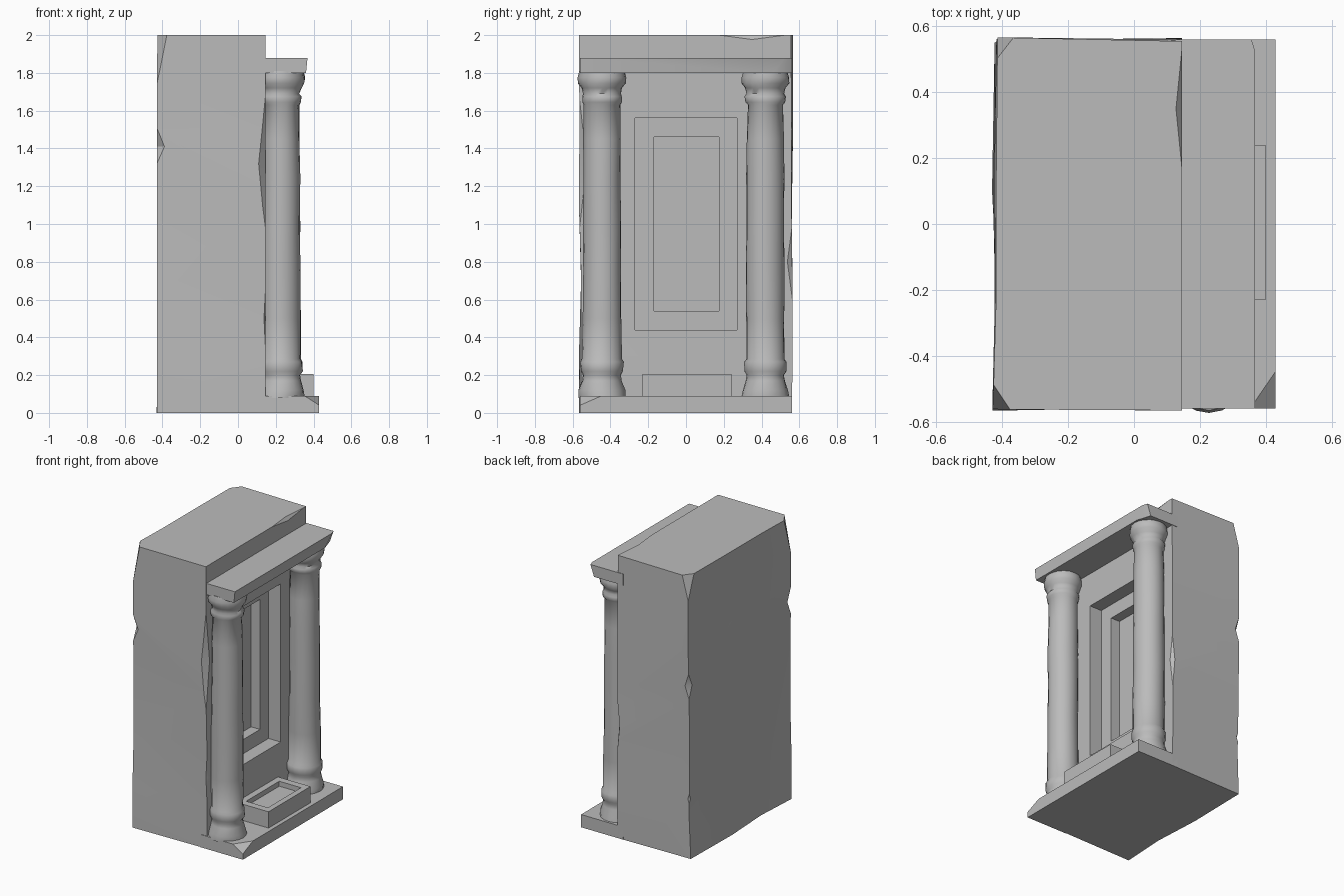
import bpy, bmesh, math, random
from mathutils import Matrix, Vector

random.seed(4)
if "Cube" in bpy.data.objects:
    bpy.data.objects.remove(bpy.data.objects["Cube"])

stone = bpy.data.materials.new("grey stone")
stone.diffuse_color = (0.5, 0.5, 0.5, 1)
stone.use_nodes = True
for n in stone.node_tree.nodes:
    if n.type == 'BSDF_PRINCIPLED':
        n.inputs["Base Color"].default_value = (0.5, 0.5, 0.5, 1)
        n.inputs["Roughness"].default_value = 0.9


def finish(name, bm):
    bmesh.ops.recalc_face_normals(bm, faces=bm.faces)
    me = bpy.data.meshes.new(name)
    bm.to_mesh(me)
    bm.free()
    ob = bpy.data.objects.new(name, me)
    bpy.context.collection.objects.link(ob)
    me.materials.append(stone)
    return ob


def box(name, x, y, z):
    bm = bmesh.new()
    bmesh.ops.create_cube(bm, size=1)
    for v in bm.verts:
        v.co = [lo if c < 0 else hi for c, (lo, hi) in zip(v.co, (x, y, z))]
    return finish(name, bm)


def chip(at, size):
    """Faceted octahedral cutter for a broken edge or corner."""
    bm = bmesh.new()
    for s in (-1, 1):
        for axis in range(3):
            v = Vector((0, 0, 0))
            v[axis] = s * size[axis]
            bm.verts.new(v + Vector(at))
    bmesh.ops.convex_hull(bm, input=bm.verts)
    return finish("chip_cutter", bm)


def cut(ob, cutters):
    for c in cutters:
        c.hide_render = True
        m = ob.modifiers.new("cut", 'BOOLEAN')
        m.operation = 'DIFFERENCE'
        m.solver = 'EXACT'
        m.object = c
    dg = bpy.context.evaluated_depsgraph_get()
    me = bpy.data.meshes.new_from_object(ob.evaluated_get(dg))
    ob.modifiers.clear()
    ob.data = me
    for c in cutters:
        bpy.data.objects.remove(c)


def smooth(ob, angle=30):
    bpy.ops.object.select_all(action='DESELECT')
    ob.select_set(True)
    bpy.context.view_layer.objects.active = ob
    bpy.ops.object.shade_smooth_by_angle(angle=math.radians(angle))


# Rough stone block with a stepped niche in the +x face
wall = box("wall_block", (-0.42, 0.145), (-0.56, 0.56), (0, 2))
bm = bmesh.new()
bm.from_mesh(wall.data)
for axis, cuts in ((2, (0.3, 0.7, 1.1, 1.5)), (1, (-0.25, 0.1))):
    for c in cuts:
        p, n = Vector((0, 0, 0)), Vector((0, 0, 0))
        p[axis], n[axis] = c, 1
        bmesh.ops.bisect_plane(bm, geom=bm.verts[:] + bm.edges[:] + bm.faces[:],
                               plane_co=p, plane_no=n)
for v in bm.verts:
    # worn rear and side corners, leaving the front face flat
    if abs(v.co.y) > 0.5:
        v.co.y += random.uniform(-0.01, 0.008)
    if v.co.x < 0:
        v.co.x += random.uniform(-0.012, 0.01)
bmesh.ops.triangulate(bm, faces=bm.faces[:])
bm.to_mesh(wall.data)
bm.free()
cut(wall, [
    box("niche_outer", (0.05, 0.5), (-0.27, 0.27), (0.44, 1.56)),
    box("niche_inner", (-0.02, 0.5), (-0.17, 0.175), (0.54, 1.46)),
    chip((-0.43, -0.57, 1.41), (0.05, 0.05, 0.12)),
    chip((-0.43, 0.57, 1.22), (0.05, 0.06, 0.15)),
    chip((-0.43, 0.57, 0.42), (0.04, 0.05, 0.12)),
    chip((-0.43, 0.57, 2.01), (0.07, 0.09, 0.25)),
    chip((-0.43, -0.57, 2.01), (0.06, 0.09, 0.3)),
    chip((0.15, -0.57, 1.32), (0.045, 0.05, 0.45)),
    chip((0.15, -0.57, 0.5), (0.02, 0.04, 0.4)),
    chip((0.15, 0.57, 0.8), (0.03, 0.04, 0.3)),
    chip((0.15, 0.35, 2.01), (0.03, 0.3, 0.04)),
])
smooth(wall)

# Cornice slab and floor slab
cornice = box("cornice", (0.1, 0.36), (-0.56, 0.56), (1.80, 1.88))
for v in cornice.data.vertices:
    if v.co.x > 0.3 and v.co.z > 1.85:
        v.co.x += 0.008
cut(cornice, [chip((0.375, 0.57, 1.80), (0.05, 0.16, 0.14))])
smooth(cornice)

plinth = box("plinth", (0.1, 0.43), (-0.56, 0.56), (0, 0.09))
cut(plinth, [chip((0.44, -0.57, 0.1), (0.11, 0.16, 0.07))])
smooth(plinth)

# Offering trough with a shallow basin
trough = box("offering_trough", (0.12, 0.40), (-0.23, 0.24), (0.08, 0.205))
cut(trough, [box("basin", (0.19, 0.36), (-0.18, 0.19), (0.17, 0.3))])
smooth(trough)

# Columns: turned profile of radius and height, slightly weathered
profile = [(0.125, 0.08), (0.122, 0.12), (0.106, 0.17), (0.101, 0.20),
           (0.112, 0.22), (0.113, 0.27), (0.103, 0.285), (0.103, 0.5),
           (0.101, 0.75), (0.1, 1.0), (0.099, 1.25), (0.098, 1.45),
           (0.095, 1.63), (0.105, 1.645), (0.107, 1.675), (0.098, 1.69),
           (0.108, 1.72), (0.124, 1.745), (0.126, 1.775), (0.118, 1.81)]


def column(name, y):
    bm = bmesh.new()
    sides = 20
    rings = []
    for r, z in profile:
        phase = random.uniform(0, math.tau)
        ring = []
        for i in range(sides):
            a = math.tau * i / sides
            rr = r * (1 + 0.025 * math.sin(2 * a + phase) + random.uniform(-0.01, 0.01))
            ring.append(bm.verts.new((0.228 + rr * math.cos(a), y + rr * math.sin(a), z)))
        rings.append(ring)
    for a, b in zip(rings, rings[1:]):
        for i in range(sides):
            j = (i + 1) % sides
            bm.faces.new((a[i], a[j], b[j], b[i]))
    bm.faces.new(rings[0])
    bm.faces.new(rings[-1])
    smooth(finish(name, bm), 60)


column("right_column", -0.445)
column("left_column", 0.42)
